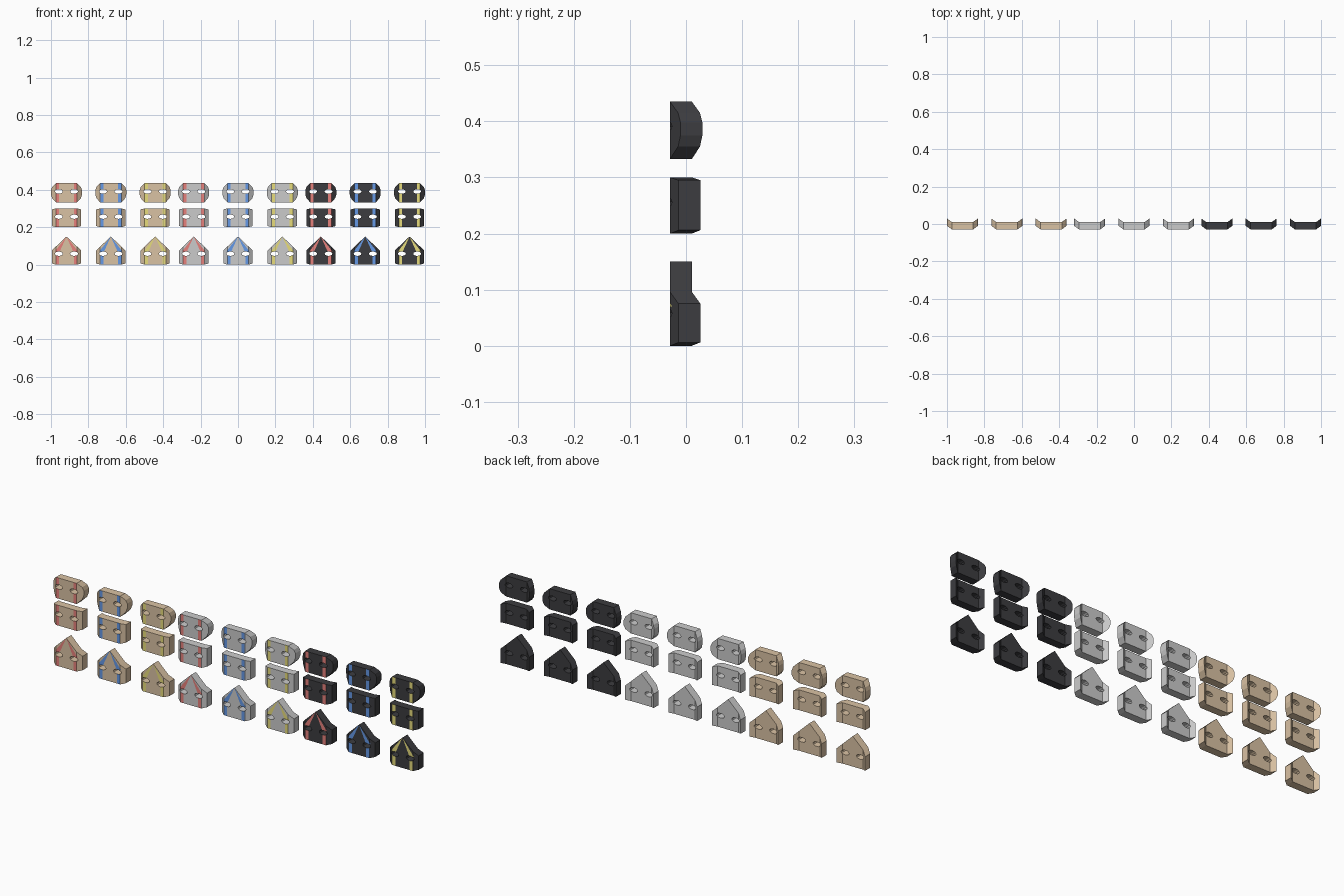
import bpy, bmesh, math
from mathutils import Vector

if "Cube" in bpy.data.objects:
    bpy.data.objects.remove(bpy.data.objects["Cube"])

FRONT, BACK = -0.0285, 0.0105      # depth of the flat middle of each mask
BEND = 0.057                       # beyond this |x| the sides fold backwards
S_IN, S_OUT, SPLIT = 0.039, 0.056, 0.07

# right half of each outline (x, z), bottom to top, and the eye height
SHAPES = {
    "pointed_mask": ([(BEND, 0), (0.078, 0.006), (0.078, 0.075), (BEND, 0.096), (0, 0.15)], 0.058),
    "square_mask": ([(BEND, 0.2), (0.078, 0.206), (0.078, 0.295), (BEND, 0.3)], 0.256),
    "round_mask": ([(BEND, 0.333), (0.077, 0.355), (0.083, 0.375), (0.083, 0.398),
                    (0.077, 0.415), (BEND, 0.435)], 0.391),
}


def material(name, rgb):
    m = bpy.data.materials.new(name)
    m.diffuse_color = (*rgb, 1)
    m.use_nodes = True
    m.node_tree.nodes["Principled BSDF"].inputs["Base Color"].default_value = m.diffuse_color
    return m


BODIES = [("tan", material("tan", (0.70, 0.54, 0.37))), ("grey", None),
          ("black", material("black", (0.045, 0.045, 0.05)))]
STRIPES = [("red", material("red", (0.80, 0.22, 0.20))),
           ("blue", material("blue", (0.13, 0.32, 0.80))),
           ("yellow", material("yellow", (0.80, 0.72, 0.20)))]


def to_object(bm, name):
    me = bpy.data.meshes.new(name)
    bmesh.ops.recalc_face_normals(bm, faces=bm.faces[:])
    bm.to_mesh(me)
    bm.free()
    ob = bpy.data.objects.new(name, me)
    bpy.context.collection.objects.link(ob)
    return ob


def prism(bm, pts, y0, y1):
    face = bm.faces.new([bm.verts.new((x, y0, z)) for x, z in pts])
    out = bmesh.ops.extrude_face_region(bm, geom=[face])["geom"]
    bmesh.ops.translate(bm, vec=(0, y1 - y0, 0),
                        verts=[v for v in out if isinstance(v, bmesh.types.BMVert)])


def cut(bm, co, no):
    bmesh.ops.bisect_plane(bm, geom=bm.verts[:] + bm.edges[:] + bm.faces[:],
                           dist=1e-6, plane_co=co, plane_no=no)


def mask_mesh(name, half, eye_z):
    pointed = name == "pointed_mask"
    bm = bmesh.new()
    prism(bm, half + [(-x, z) for x, z in reversed(half) if x > 0], FRONT, BACK)
    # cut lines for the stripes and the side folds
    for s in (-1, 1):
        for x in (S_IN, S_OUT, BEND):
            cut(bm, (s * x, 0, 0), (1, 0, 0))
        if pointed:
            for x in (0.036, 0.062):
                cut(bm, (0, 0, 0.15), (0.15 - SPLIT, 0, s * x))
    if pointed:
        cut(bm, (0, 0, SPLIT), (0, 0, 1))
    bmesh.ops.recalc_face_normals(bm, faces=bm.faces[:])
    # painted stripes on the front only
    for f in bm.faces:
        c = f.calc_center_median()
        if f.normal.y > -0.9:
            continue
        x = abs(c.x)
        if pointed and c.z > SPLIT:
            t = (0.15 - c.z) / (0.15 - SPLIT)
            f.material_index = int(0.036 * t < x < 0.062 * t)
        else:
            f.material_index = int(S_IN < x < S_OUT)
    for v in bm.verts:
        v.co.y += max(0, abs(v.co.x) - BEND) * 0.72
    body = to_object(bm, name)
    # eye holes
    bm = bmesh.new()
    n = 12
    for s in (-1, 1):
        prism(bm, [(s * 0.041 + 0.021 * math.cos(2 * math.pi * i / n),
                    eye_z + 0.0115 * math.sin(2 * math.pi * i / n)) for i in range(n)], -0.1, 0.1)
    cutter = to_object(bm, "eye_cutter")
    cutter.hide_render = True
    for ob in (body, cutter):
        ob.data.materials.append(BODIES[0][1])
    body.data.materials.append(STRIPES[0][1])
    mod = body.modifiers.new("eyes", "BOOLEAN")
    mod.operation, mod.solver, mod.object = "DIFFERENCE", "EXACT", cutter
    dg = bpy.context.evaluated_depsgraph_get()
    me = bpy.data.meshes.new_from_object(body.evaluated_get(dg))
    for ob in (body, cutter):
        bpy.data.objects.remove(ob)
    return me


# three shapes in rows, each repeated in every body and stripe colour
for name, (half, eye_z) in SHAPES.items():
    base = mask_mesh(name, half, eye_z)
    for i, (bname, bmat) in enumerate(BODIES):
        for j, (sname, smat) in enumerate(STRIPES):
            me = base.copy()
            me.materials[0] = bmat
            me.materials[1] = smat
            ob = bpy.data.objects.new(f"{bname}_{name}_{sname}_stripes", me)
            ob.location.x = (i - 1) * 0.68 + (j - 1) * 0.237
            bpy.context.collection.objects.link(ob)
